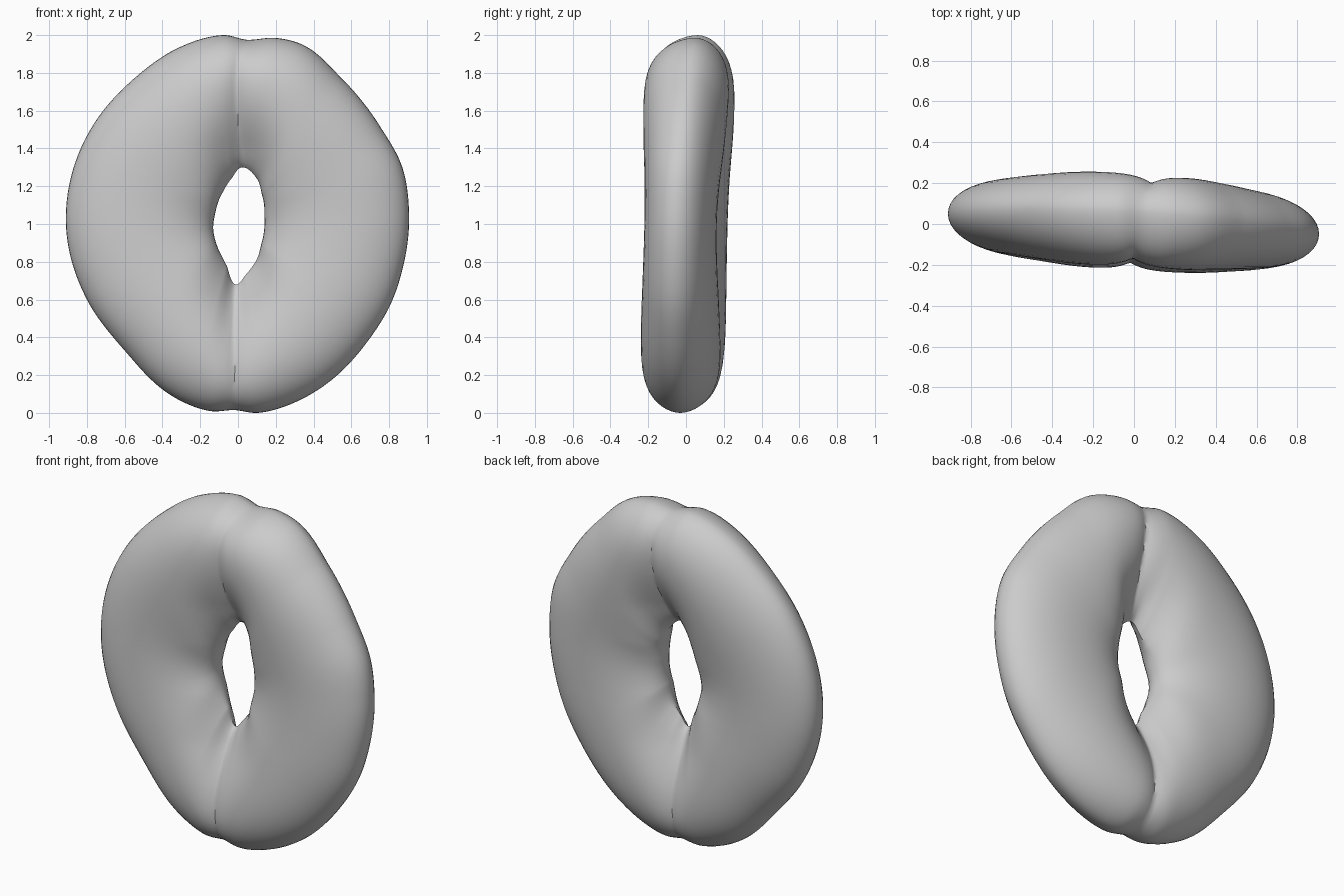
import bpy, math
from math import sin, cos, pi, exp

if "Cube" in bpy.data.objects:
    bpy.data.objects.remove(bpy.data.objects["Cube"])

# Front outlines (x, z) of the ring: outer edge and central hole
OUTER = [(0.05, 1.975), (0.2, 1.985), (0.36, 1.94), (0.55, 1.77), (0.75, 1.52), (0.87, 1.3),
         (0.905, 1.08), (0.88, 0.8), (0.81, 0.58), (0.68, 0.37), (0.45, 0.14), (0.25, 0.035),
         (0.1, 0.0), (-0.02, 0.015), (-0.15, 0.01), (-0.35, 0.09), (-0.6, 0.33), (-0.8, 0.6),
         (-0.91, 0.98), (-0.87, 1.3), (-0.75, 1.55), (-0.55, 1.77), (-0.3, 1.94), (-0.08, 2.0)]
HOLE = [(0.02, 1.3), (0.1, 1.24), (0.128, 1.15), (0.14, 1.03), (0.125, 0.9), (0.08, 0.78),
        (0.04, 0.73), (-0.015, 0.68), (-0.06, 0.78), (-0.105, 0.87), (-0.13, 0.96),
        (-0.12, 1.06), (-0.085, 1.16), (-0.035, 1.24)]


def polar(points):
    return sorted((math.atan2(x, z - 1) % (2 * pi), math.hypot(x, z - 1)) for x, z in points)


def radius(table, a):
    # Periodic cubic interpolation of radius over angle
    n = len(table)

    def at(i):
        return table[i % n][0] + 2 * pi * (i // n), table[i % n][1]
    i = sum(1 for t in table if t[0] <= a) - 1
    (a0, r0), (a1, r1), (a2, r2), (a3, r3) = (at(i + k) for k in (-1, 0, 1, 2))
    d = a2 - a1
    t = (a - a1) / d
    m1, m2 = (r2 - r0) / (a2 - a0) * d, (r3 - r1) / (a3 - a1) * d
    return ((2*t**3 - 3*t*t + 1) * r1 + (t**3 - 2*t*t + t) * m1
            + (3*t*t - 2*t**3) * r2 + (t**3 - t*t) * m2)


outer, hole = polar(OUTER), polar(HOLE)
NA, NS = 288, 48
verts, faces = [], []
for i in range(NA):
    a = 2 * pi * i / NA
    ro, ri = radius(outer, a), radius(hole, a)
    seam = abs(cos(a)) ** 6
    thick = 0.19 + (0.045 if cos(a) > 0 else 0.025) * cos(a) ** 2
    for j in range(NS):
        s = 2 * pi * j / NS
        # Rounded section; near the seams it tapers toward the hole
        c, q = cos(s), sin(s)
        u = (0.5 + 0.5 * math.copysign(abs(c) ** 0.95, c)) ** (1 - 0.25 * seam)
        r = ri + (ro - ri) * u
        power = 0.98 + 0.12 * cos(a) ** 2 if c > 0 else 0.98 + 0.25 * seam
        h = thick * math.copysign(abs(q) ** power, q)
        x, z = r * sin(a), 1 + r * cos(a)
        # Seam groove where the two halves meet, widening toward the hole
        sx = 0.04 + 0.2 * h if z > 1 else -0.02
        fade = min(1, max(0, (abs(z - 1) - 0.15) / 0.25))
        groove = fade * exp(-abs(x - sx) / (0.04 + 0.1 * (1 - u)))
        h *= 1 - (0.08 + 0.35 * (1 - u)) * groove
        y = h - 0.055 * x + 0.025 * (z - 1)
        # Outer rim leans back at the top
        y += 0.035 * u ** 4 * max(0, cos(a)) ** 2 * (1 - abs(q))
        verts.append((x, y, z))
        k, m = (i + 1) % NA, (j + 1) % NS
        faces.append((i * NS + j, i * NS + m, k * NS + m, k * NS + j))

# Ring cushion
mesh = bpy.data.meshes.new("ring_cushion")
mesh.from_pydata(verts, [], faces)
ring = bpy.data.objects.new("ring_cushion", mesh)
bpy.context.collection.objects.link(ring)

# Consistent outward normals and smooth shading
bpy.context.view_layer.objects.active = ring
ring.select_set(True)
bpy.ops.object.mode_set(mode='EDIT')
bpy.ops.mesh.select_all(action='SELECT')
bpy.ops.mesh.normals_make_consistent(inside=False)
bpy.ops.object.mode_set(mode='OBJECT')
bpy.ops.object.shade_smooth_by_angle(angle=math.radians(40))
